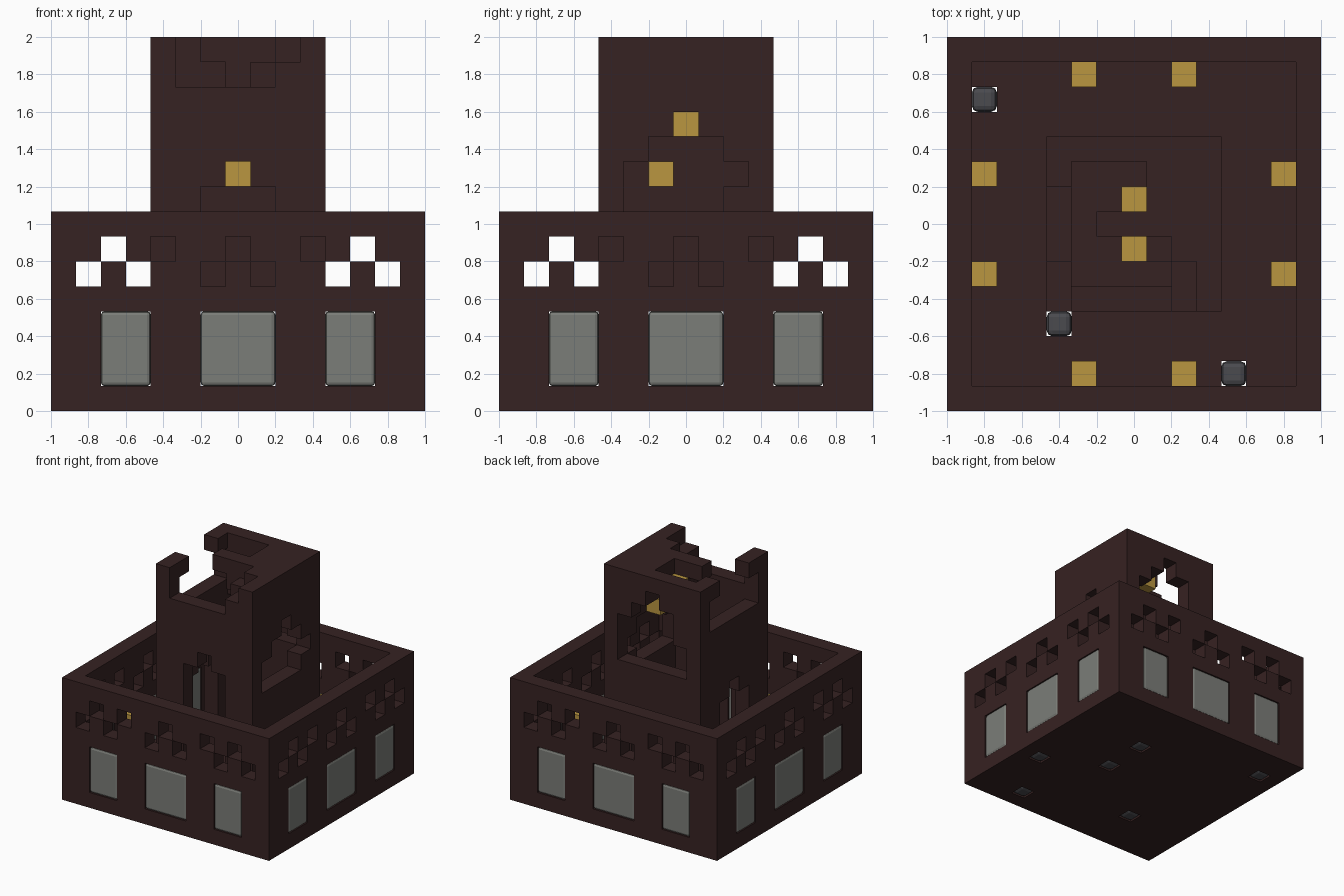
import bpy, bmesh
from mathutils import Vector
from itertools import product

cube = bpy.data.objects.get("Cube")
if cube:
    bpy.data.objects.remove(cube, do_unlink=True)

N = 15
U = 2 / N


def material(name, rgb):
    m = bpy.data.materials.new(name)
    m.use_nodes = True
    m.diffuse_color = (*rgb, 1)
    m.node_tree.nodes["Principled BSDF"].inputs["Base Color"].default_value = (*rgb, 1)
    return m


BRICK = material("dark_brick", (0.037, 0.016, 0.016))
GOLD = material("lamp_gold", (0.491, 0.305, 0.051))
GLASS = material("window_grey", (0.198, 0.205, 0.188))
STONE = material("floor_stone_grey", (0.069, 0.069, 0.078))


def corner(i, j, k):
    return Vector((i * U - 1, j * U - 1, k * U))


def finish(bm, name, mat):
    me = bpy.data.meshes.new(name)
    bm.to_mesh(me)
    bm.free()
    me.materials.append(mat)
    ob = bpy.data.objects.new(name, me)
    bpy.context.scene.collection.objects.link(ob)
    return ob


def block(name, low, size, mat, bevel=0):
    """A box covering whole grid cells, optionally with softened edges."""
    bm = bmesh.new()
    bmesh.ops.create_cube(bm, size=1)
    for v in bm.verts:
        v.co = corner(*[low[a] + (v.co[a] + 0.5) * size[a] for a in range(3)])
    ob = finish(bm, name, mat)
    if bevel:
        mod = ob.modifiers.new("soft_edges", "BEVEL")
        mod.width = bevel
        mod.segments = 2
    return ob


def masonry(name, cells):
    """Only the outer skin of a set of grid cells."""
    bm = bmesh.new()
    for c in cells:
        for axis, side in product(range(3), (0, 1)):
            near = list(c)
            near[axis] += 2 * side - 1
            if tuple(near) in cells:
                continue
            a, b = (axis + 1) % 3, (axis + 2) % 3
            ring = []
            for da, db in ((0, 0), (1, 0), (1, 1), (0, 1)):
                p = list(c)
                p[axis] += side
                p[a] += da
                p[b] += db
                ring.append(bm.verts.new(corner(*p)))
            bm.faces.new(ring if side else ring[::-1])
    bmesh.ops.remove_doubles(bm, verts=bm.verts, dist=U / 100)
    return finish(bm, name, BRICK)


def box(i, j, k):
    return set(product(range(i[0], i[1] + 1), range(j[0], j[1] + 1), range(k[0], k[1] + 1)))


# Floor with rounded stones let into it
stones = [(1, 12), (4, 3), (11, 1), (13, 5), (9, 7), (9, 10)]
floor = box((0, 14), (0, 14), (0, 0)) - {(i, j, 0) for i, j in stones}
for n, (i, j) in enumerate(stones):
    block(f"floor_stone_{n}", (i, j, 0), (1, 1, 1), STONE, 0.03)

# Outer wall pierced by windows and a checkered frieze
windows = [(2, 2), (6, 3), (11, 2)]
pierced = {(i, 6) for i in (2, 4, 7, 10, 12)} | {(i, 5) for i in (1, 3, 6, 8, 11, 13)}
for start, width in windows:
    pierced |= set(product(range(start, start + width), (1, 2, 3)))
walls = box((0, 14), (0, 14), (1, 7)) - box((1, 13), (1, 13), (1, 7))
for (s, k), edge in product(pierced, (0, 14)):
    walls -= {(s, edge, k), (edge, s, k)}
for (start, width), edge in product(windows, (0, 14)):
    block("window_front_back", (start, edge, 1), (width, 1, 3), GLASS, 0.02)
    block("window_side", (edge, start, 1), (1, width, 3), GLASS, 0.02)

# Hollow central tower
tower = box((4, 10), (4, 10), (1, 14)) - box((5, 9), (5, 9), (1, 12))
# front arch
tower -= box((6, 8), (4, 4), (1, 8)) | {(7, 4, 9)}
# right-hand-side door, and low doors on the other sides
tower -= box((4, 4), (6, 8), (1, 6)) | {(4, 7, 7)}
tower -= box((10, 10), (6, 8), (1, 4)) | box((6, 8), (10, 10), (1, 4))
# ragged breach in the +x wall
tower -= box((10, 10), (5, 8), (8, 8)) | box((10, 10), (5, 9), (9, 9))
tower -= box((10, 10), (6, 8), (10, 10)) | {(10, 7, 11), (10, 9, 8)} - {(10, 9, 8)}
# stepped breach in the back wall
for i, top in zip(range(5, 10), (10, 12, 13, 12, 11)):
    tower -= box((i, i), (10, 10), (9, top))
# broken parapet in front and on the -x side
tower -= box((5, 9), (4, 4), (14, 14)) | box((5, 8), (4, 4), (13, 13))
tower -= box((4, 4), (6, 8), (14, 14)) | box((4, 4), (5, 9), (12, 13))
# broken roof layers, first kept column per row
for j, upper, lower in ((5, 10, 9), (6, 9, 8), (7, 6, 7), (8, 8, 8), (9, 8, 8)):
    tower -= box((5, upper - 1), (j, j), (14, 14))
    tower -= box((5, lower - 1), (j, j), (13, 13))

masonry("castle_masonry", floor | walls | tower)

# Lamps along the courtyard walls and inside the tower
lamps = [(7, 8, 13), (9, 7, 11), (7, 6, 9)]
for a, b in product((5, 9), (1, 13)):
    lamps += [(a, b, 3), (b, a, 3)]
for n, cell in enumerate(lamps):
    block(f"lamp_{n}", cell, (1, 1, 1), GOLD)
